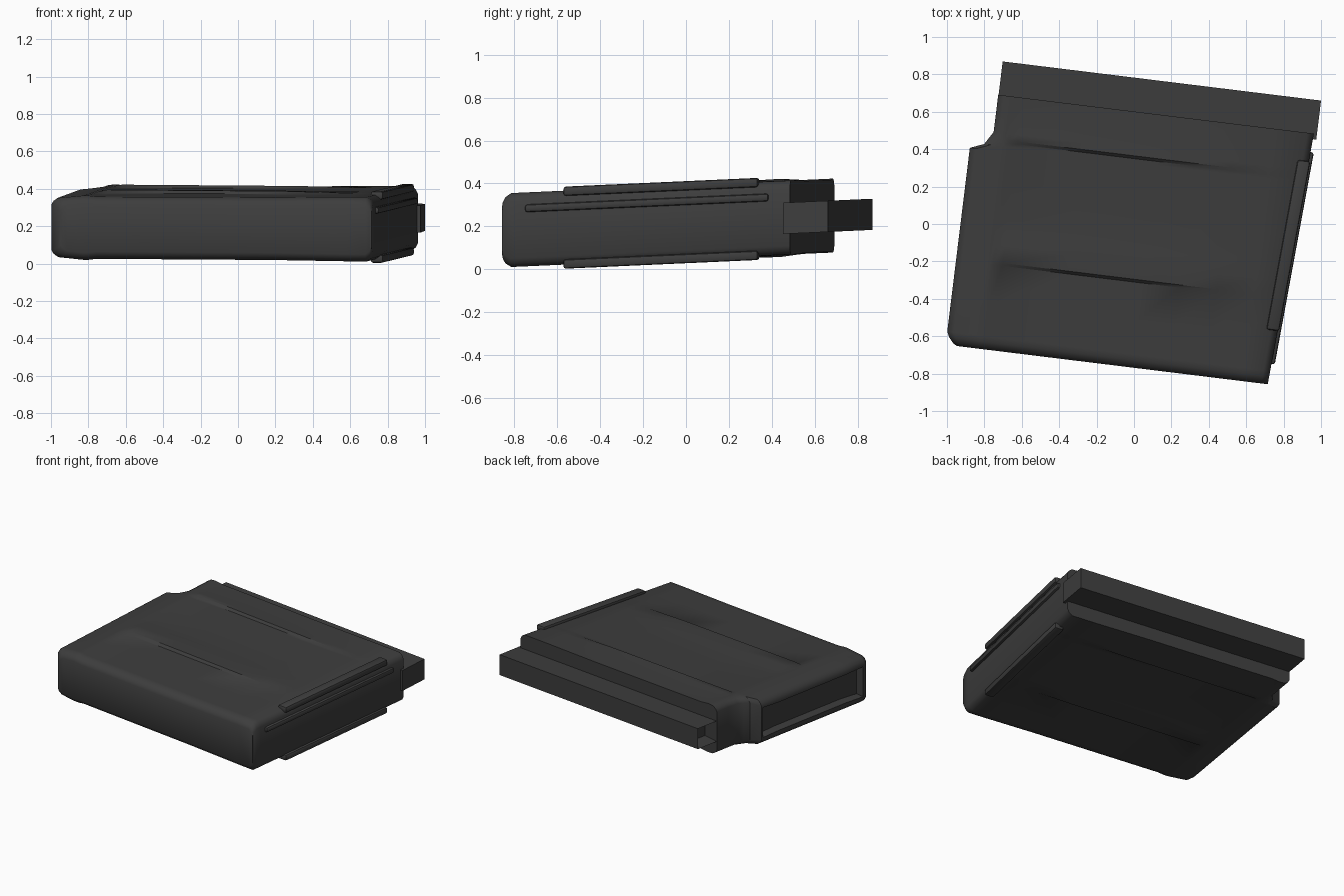
import bpy, bmesh, math
from mathutils import Vector

if "Cube" in bpy.data.objects:
    bpy.data.objects.remove(bpy.data.objects["Cube"])

MID = 0.22  # half-way height of the case


def place(u, v, h):
    """Case coordinates (u along width, v along length) to tilted world space."""
    x = -1.007 + 0.9925 * u + 0.122 * v
    y = -0.645 - 0.122 * u + 0.9925 * v
    return Vector((x, y, h + 0.045 * y))


def lerp(table, t):
    for (a, fa), (b, fb) in zip(table, table[1:]):
        if t <= b:
            return fa + (fb - fa) * max(0, t - a) / (b - a)
    return table[-1][1]


mat = bpy.data.materials.new("dark_grey")
mat.diffuse_color = (0.047, 0.047, 0.047, 1)
mat.use_nodes = True
mat.node_tree.nodes["Principled BSDF"].inputs["Base Color"].default_value = mat.diffuse_color


def finish(bm, name, angle=35):
    bmesh.ops.recalc_face_normals(bm, faces=bm.faces)
    me = bpy.data.meshes.new(name)
    bm.to_mesh(me)
    bm.free()
    ob = bpy.data.objects.new(name, me)
    bpy.context.collection.objects.link(ob)
    me.materials.append(mat)
    bpy.ops.object.select_all(action='DESELECT')
    ob.select_set(True)
    bpy.context.view_layer.objects.active = ob
    bpy.ops.object.shade_smooth_by_angle(angle=math.radians(angle))
    return ob


def left(v):
    return lerp([(0, .06), (.02, .025), (.07, 0), (1.06, 0), (1.09, .074), (1.16, .116), (1.4, .116)], v)


def right(v):
    return 1.735 + 0.06 * v


# pressed panel steps across the length, and their fade along the width
STEPS = [(0, 0), (.455, 0), (.47, .018), (.56, .016), (.70, 0), (1.11, 0), (1.125, .016), (1.25, .004), (1.36, 0)]
FADE = [(0, 0), (.20, 0), (.25, 1), (1.2, .8), (1.6, 0), (2, 0)]


def half(u, v, l, r):
    base = lerp([(0, .15), (.03, .157), (.18, .172), (2, .172)], u)
    base += (lerp(STEPS, v) - .006) * lerp(FADE, u)
    base -= lerp([(0, .04), (.012, .018), (.04, 0), (2, 0)], v)          # front rounding
    base -= lerp([(0, .03), (.012, .012), (.035, 0), (2, 0)], u - l)     # left rounding
    base -= lerp([(0, .04), (.012, .016), (.035, 0), (2, 0)], r - u)     # right rounding
    return base


# Case: one height grid mirrored for the underside, joined by side walls
VS = [0, .012, .04, .07, .25, .455, .47, .56, .63, .70, .9, 1.06, 1.09, 1.11, 1.125, 1.16, 1.25, 1.36]
bm = bmesh.new()
sheets = {1: [], -1: []}
for v in VS:
    l, r = left(v), right(v)
    us = [l, l + .012, l + .035, max(.18, l + .05), .20, .25, .6, 1.0, 1.2, 1.4, 1.6, r - .035, r - .012, r]
    for s in (1, -1):
        sheets[s].append([bm.verts.new(place(u, v, MID + s * half(u, v, l, r))) for u in us])
nu, nv = len(us), len(VS)
for g in sheets.values():
    for i in range(nv - 1):
        for j in range(nu - 1):
            bm.faces.new((g[i][j], g[i][j + 1], g[i + 1][j + 1], g[i + 1][j]))
a, b = sheets[1], sheets[-1]
spine = []
for i in range(nv - 1):
    for j in (0, nu - 1):
        f = bm.faces.new((a[i][j], a[i + 1][j], b[i + 1][j], b[i][j]))
        if j == 0 and .07 <= VS[i] < 1.06:
            spine.append(f)
for j in range(nu - 1):
    for i in (0, nv - 1):
        bm.faces.new((a[i][j], a[i][j + 1], b[i][j + 1], b[i][j]))
bmesh.ops.recalc_face_normals(bm, faces=bm.faces)

# Recessed panel in the left side
bmesh.ops.inset_region(bm, faces=spine, thickness=.02)
bmesh.ops.inset_region(bm, faces=spine, thickness=.012)
inward = place(.05, 0, 0) - place(0, 0, 0)
bmesh.ops.translate(bm, verts=list({v for f in spine for v in f.verts}), vec=inward)
finish(bm, "case")


def bar(name, corners, h0, h1, bevel=0):
    """Upright prism over a four-cornered (u, v) outline."""
    bm = bmesh.new()
    lo = [bm.verts.new(place(u, v, h0)) for u, v in corners]
    hi = [bm.verts.new(place(u, v, h1)) for u, v in corners]
    bm.faces.new(lo)
    bm.faces.new(hi)
    for i in range(4):
        k = (i + 1) % 4
        bm.faces.new((lo[i], lo[k], hi[k], hi[i]))
    bmesh.ops.recalc_face_normals(bm, faces=bm.faces)
    if bevel:
        bmesh.ops.bevel(bm, geom=bm.edges[:], offset=bevel, segments=2, affect='EDGES', profile=.5)
    return bm


def rib(name, v0, v1, h0, h1, depth, out):
    pts = [(right(v0) - depth, v0), (right(v0) + out, v0), (right(v1) + out, v1), (right(v1) - depth, v1)]
    finish(bar(name, pts, h0, h1, .012), name)


# Stiffening ribs along the right side
rib("upper_edge_rib", .29, 1.21, .368, .411, .06, .008)
rib("lower_edge_rib", .29, 1.21, .44 - .411, .44 - .368, .06, .008)
rib("side_rib", .11, 1.26, .30, .336, .04, .018)

# Protruding strip along the back, with a hollow left end
bm = bar("back_strip", [(.118, 1.33), (1.833, 1.33), (1.833, 1.54), (.118, 1.54)], .145, .29)
end = min(bm.faces, key=lambda f: f.calc_center_median().x)
bmesh.ops.inset_region(bm, faces=[end], thickness=.018)
bmesh.ops.translate(bm, verts=end.verts[:], vec=place(.1, 0, 0) - place(0, 0, 0))
finish(bm, "back_strip")
